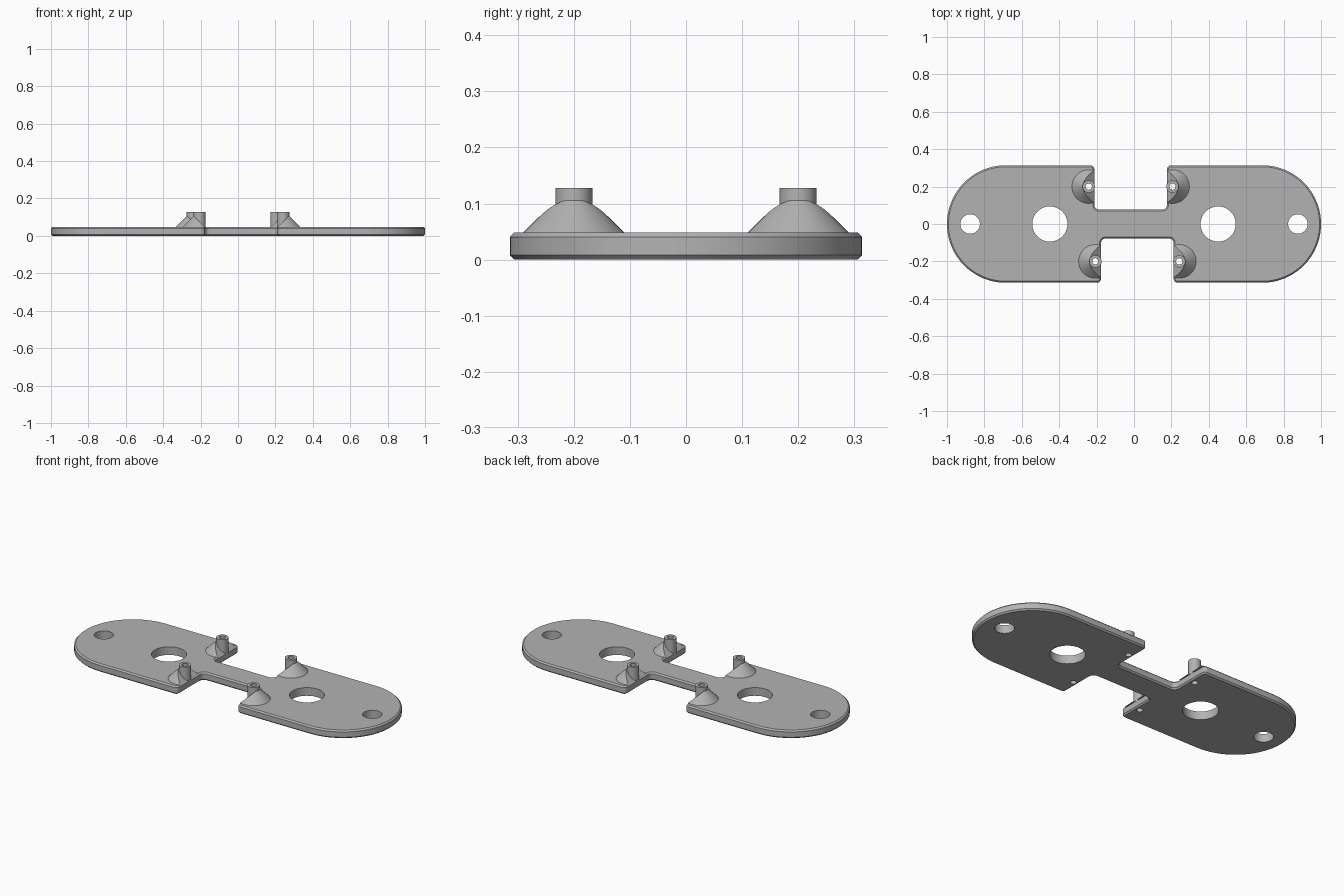
import bpy, bmesh
from math import sin, cos, pi, radians
from mathutils import Vector

if "Cube" in bpy.data.objects:
    bpy.data.objects.remove(bpy.data.objects["Cube"], do_unlink=True)

HALF_W, TOP, POST_TOP = 0.314, 0.048, 0.128
POST_R, BORE_R, CONE_R, EDGE = 0.033, 0.017, 0.09, 0.028

grey = bpy.data.materials.new("matte grey")
grey.use_nodes = True
colour = (0.45, 0.45, 0.45, 1)
grey.diffuse_color = colour
grey.node_tree.nodes["Principled BSDF"].inputs["Base Color"].default_value = colour


def make_object(name, bm):
    bmesh.ops.recalc_face_normals(bm, faces=bm.faces[:])
    mesh = bpy.data.meshes.new(name)
    bm.to_mesh(mesh)
    bm.free()
    mesh.materials.append(grey)
    obj = bpy.data.objects.new(name, mesh)
    bpy.context.collection.objects.link(obj)
    return obj


def cone(name, x, y, r1, r2, z1, z2, segments=48):
    bm = bmesh.new()
    bmesh.ops.create_cone(bm, cap_ends=True, segments=segments, radius1=r1, radius2=r2, depth=z2 - z1)
    bmesh.ops.translate(bm, verts=bm.verts[:], vec=(x, y, (z1 + z2) / 2))
    return make_object(name, bm)


def activate(obj):
    bpy.ops.object.select_all(action='DESELECT')
    obj.select_set(True)
    bpy.context.view_layer.objects.active = obj


def drill(obj, x, y, r):
    """Bore a vertical hole right through an object."""
    cutter = cone("hole_cutter", x, y, r, r, -0.1, 0.3)
    cutter.hide_render = True
    mod = obj.modifiers.new("hole", 'BOOLEAN')
    mod.operation, mod.solver, mod.object = 'DIFFERENCE', 'EXACT', cutter
    activate(obj)
    bpy.ops.object.modifier_apply(modifier=mod.name)
    bpy.data.objects.remove(cutter, do_unlink=True)


def rounded_outline(corners):
    """Replace each square corner (x, y, radius) with an arc."""
    points = []
    for i, (x, y, r) in enumerate(corners):
        p = Vector((x, y, 0))
        u = (Vector((*corners[i - 1][:2], 0)) - p).normalized()
        v = (Vector((*corners[(i + 1) % len(corners)][:2], 0)) - p).normalized()
        steps = 20 if r > 0.1 else 8
        for k in range(steps + 1):
            t = pi / 2 * k / steps
            points.append(p + (u + v) * r - (v * cos(t) + u * sin(t)) * r)
    return points


# Plate: two rounded lobes joined by a narrow bridge, half turn symmetric
half = [(-1, -HALF_W, HALF_W), (-0.176, -HALF_W, 0.022), (-0.176, -0.077, 0.025),
        (0.212, -0.077, 0.025), (0.212, -HALF_W, 0.022), (1, -HALF_W, HALF_W)]
outline = rounded_outline(half + [(-x, -y, r) for x, y, r in half])
bm = bmesh.new()
for p in outline:
    bm.verts.new(p)
bmesh.ops.remove_doubles(bm, verts=bm.verts[:], dist=0.0005)
bm.verts.ensure_lookup_table()
base = bm.faces.new(bm.verts[:])
raised = bmesh.ops.extrude_face_region(bm, geom=[base], use_keep_orig=True)
bmesh.ops.translate(bm, vec=(0, 0, TOP),
                    verts=[g for g in raised["geom"] if isinstance(g, bmesh.types.BMVert)])
rims = [e for e in bm.edges if abs(e.verts[0].co.z - e.verts[1].co.z) < 0.001]
bmesh.ops.bevel(bm, geom=rims, offset=0.008, segments=1, affect='EDGES')
plate = make_object("plate", bm)

# Large and small through holes in each lobe
for side in (-1, 1):
    drill(plate, side * 0.45, 0, 0.094)
    drill(plate, side * 0.876, 0, 0.052)

parts = [plate]
# Hollow posts beside the notches, each with a sliced conical gusset
for side, end, x in ((-1, "back", 0.242), (1, "back", 0.206),
                     (-1, "front", 0.206), (1, "front", 0.242)):
    px, py = side * x, 0.2 if end == "back" else -0.2
    label = f"{end}_{'left' if side > 0 else 'right'}"
    drill(plate, px, py, BORE_R)
    post = cone(label + "_post", px, py, POST_R, POST_R, 0.04, POST_TOP)
    gusset = cone(label + "_gusset", px, py, CONE_R + 0.002, 0.012, TOP - 0.002, TOP + 0.078)
    bm = bmesh.new()
    bm.from_mesh(gusset.data)
    cut = bmesh.ops.bisect_plane(bm, geom=bm.verts[:] + bm.edges[:] + bm.faces[:],
                                 plane_co=(px - side * EDGE, py, TOP),
                                 plane_no=(-side, 0, 1), clear_outer=True)
    bmesh.ops.holes_fill(bm, edges=[e for e in bm.edges if e.is_boundary])
    bmesh.ops.recalc_face_normals(bm, faces=bm.faces[:])
    bm.to_mesh(gusset.data)
    bm.free()
    for part in (post, gusset):
        drill(part, px, py, BORE_R)
        parts.append(part)

for part in parts:
    activate(part)
    bpy.ops.object.shade_smooth_by_angle(angle=radians(25))
